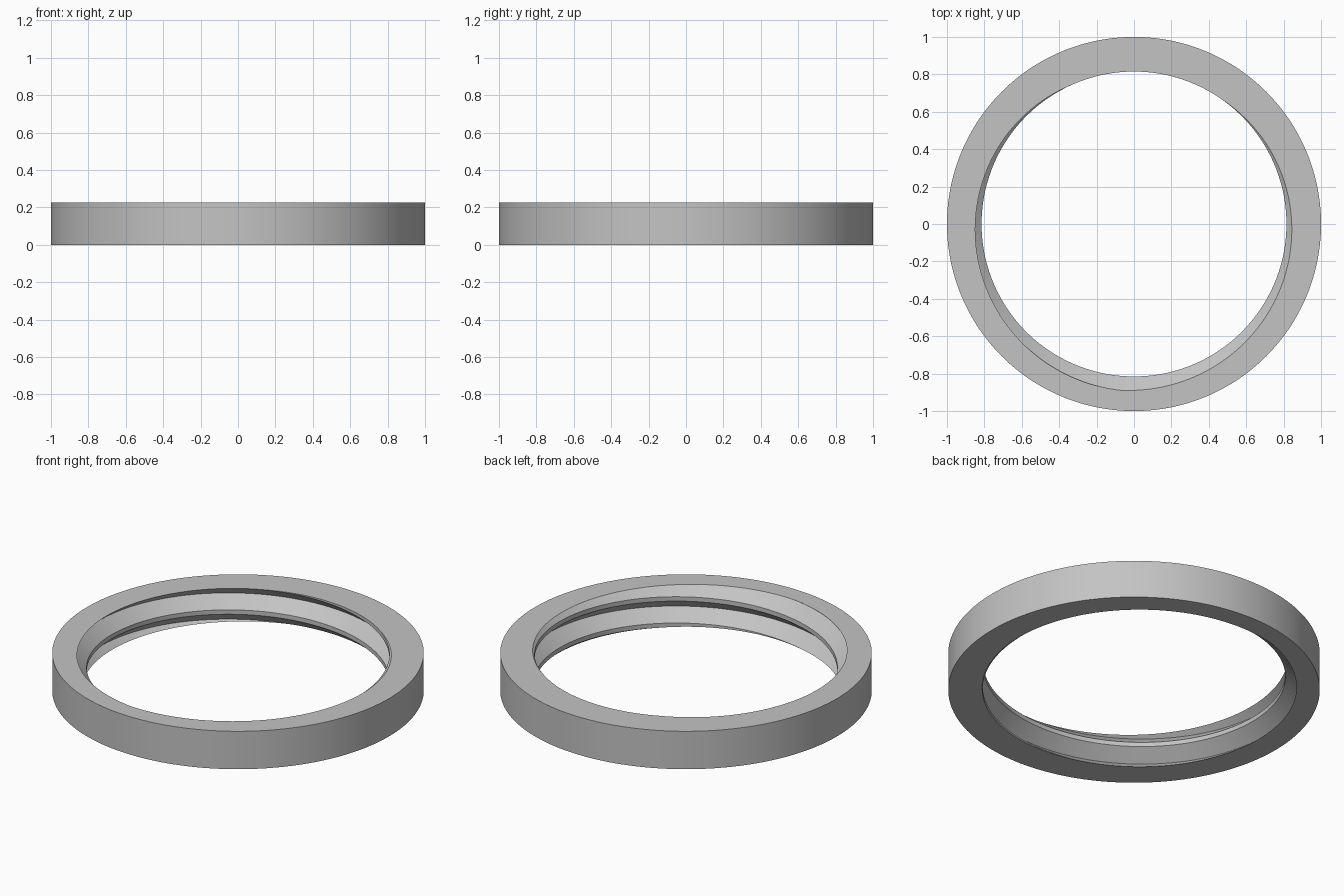
import bpy, bmesh, math

if "Cube" in bpy.data.objects:
    bpy.data.objects.remove(bpy.data.objects["Cube"])

R_OUT, R_CREST, R_ROOT = 1.0, 0.815, 0.892
H, PITCH = 0.225, 0.156
N = 240                      # columns around the ring
FLANK = 150 / 360            # flank share of one pitch
ROOT_ANGLE = math.radians(265)   # angle where the groove bottom meets the top face


def thread_radius(phase):
    """Sharp groove at phase 0, flat crest in the middle of the pitch."""
    d = abs(phase - round(phase))
    return R_ROOT + (R_CREST - R_ROOT) * min(1.0, d / FLANK)


bm = bmesh.new()
offsets = [t + s for t in range(-3, 3) for s in (0, FLANK, 1 - FLANK)]
columns = []
for i in range(N + 1):
    a = 2 * math.pi * i / N
    turn = (a - ROOT_ANGLE) / (2 * math.pi)
    section = [(R_OUT, 0.0)]
    # helical rows, trimmed to the ring's height
    for o in offsets:
        z = min(H, max(0.0, H + PITCH * (turn + o)))
        section.append((thread_radius((z - H) / PITCH - turn), z))
    section.append((R_OUT, H))
    columns.append([bm.verts.new((r * math.cos(a), r * math.sin(a), z)) for r, z in section])

for c0, c1 in zip(columns, columns[1:]):
    n = len(c0)
    for k in range(n):
        m = (k + 1) % n
        bm.faces.new((c0[k], c0[m], c1[m], c1[k]))

bmesh.ops.remove_doubles(bm, verts=bm.verts, dist=1e-5)
bmesh.ops.dissolve_degenerate(bm, dist=1e-6, edges=bm.edges)
bmesh.ops.recalc_face_normals(bm, faces=bm.faces)

mesh = bpy.data.meshes.new("threaded_ring")
bm.to_mesh(mesh)
bm.free()
ring = bpy.data.objects.new("threaded_ring", mesh)
bpy.context.collection.objects.link(ring)

grey = bpy.data.materials.new("light_grey")
grey.diffuse_color = (0.55, 0.55, 0.55, 1)
grey.use_nodes = True
grey.node_tree.nodes["Principled BSDF"].inputs["Base Color"].default_value = grey.diffuse_color
mesh.materials.append(grey)

bpy.context.view_layer.objects.active = ring
ring.select_set(True)
bpy.ops.object.shade_smooth_by_angle(angle=math.radians(30))
